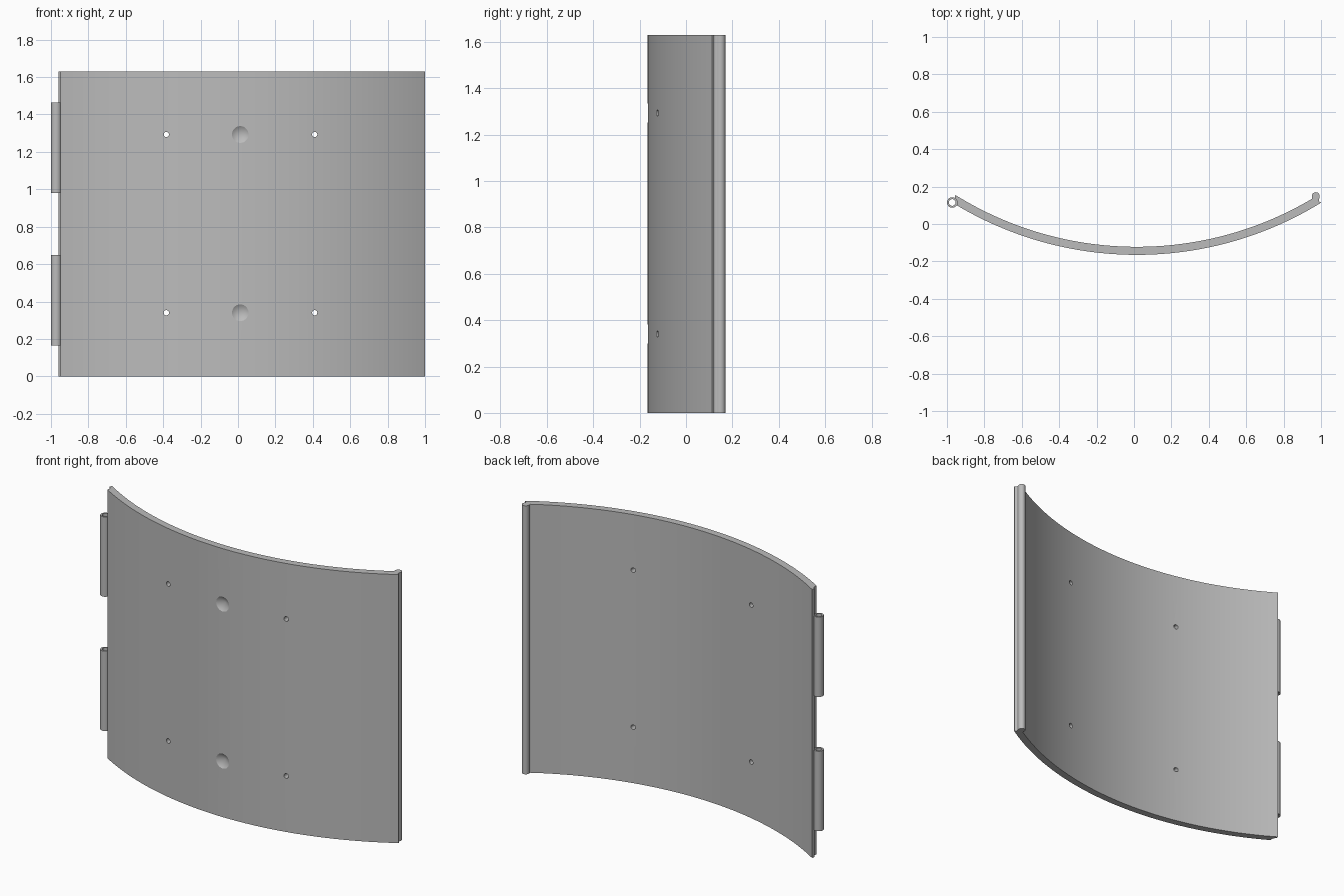
import bpy, bmesh
from math import asin, cos, sin, pi, radians

cube = bpy.data.objects.get("Cube")
if cube:
    bpy.data.objects.remove(cube, do_unlink=True)

HEIGHT = 1.63
MID_X, FRONT_Y = 0.015, -0.165
R_OUT, R_IN = 1.88, 1.837
CENTRE_Y = FRONT_Y + R_OUT
PIN = (-0.972, 0.115)

grey = bpy.data.materials.new("plain grey")
grey.use_nodes = True
grey.diffuse_color = (0.5, 0.5, 0.5, 1)
grey.node_tree.nodes["Principled BSDF"].inputs["Base Color"].default_value = (0.5, 0.5, 0.5, 1)


def arc(centre, r, a0, a1, n):
    """Points along an arc, angles in degrees."""
    angles = [radians(a0 + (a1 - a0) * i / n) for i in range(n + 1)]
    return [(centre[0] + r * cos(a), centre[1] + r * sin(a)) for a in angles]


def sweep(r, x0, x1, n):
    """Points on the panel curve between two x positions."""
    a0, a1 = [asin((x - MID_X) / r) for x in (x0, x1)]
    angles = [a0 + (a1 - a0) * i / n for i in range(n + 1)]
    return [(MID_X + r * sin(a), CENTRE_Y - r * cos(a)) for a in angles]


def finish(name, bm):
    bmesh.ops.recalc_face_normals(bm, faces=bm.faces)
    mesh = bpy.data.meshes.new(name)
    bm.to_mesh(mesh)
    bm.free()
    mesh.materials.append(grey)
    ob = bpy.data.objects.new(name, mesh)
    bpy.context.collection.objects.link(ob)
    return ob


def activate(ob):
    bpy.ops.object.select_all(action='DESELECT')
    ob.select_set(True)
    bpy.context.view_layer.objects.active = ob


def cutter(x, z, y0, y1, r0, r1):
    """Round cutter running along y, tapering from r0 to r1."""
    bpy.ops.mesh.primitive_cone_add(vertices=24, radius1=r0, radius2=r1, depth=y1 - y0,
                                    location=(x, (y0 + y1) / 2, z), rotation=(-pi / 2, 0, 0))
    ob = bpy.context.object
    ob.name = "hole_cutter"
    ob.hide_render = True
    return ob


# Curved panel: front curve, latch notch, latch bead, back curve, hinge groove
outline = sweep(R_OUT, -0.948, 0.999, 60)
outline += arc((1.0, 0.128), 0.012, -95, -220, 8)
outline += arc((0.972, 0.149), 0.021, -28, 208, 20)
outline += sweep(R_IN, 0.95, -0.955, 60)
outline += arc(PIN, 0.027, 60, -25, 8)
bm = bmesh.new()
base = bm.faces.new([bm.verts.new((x, y, 0)) for x, y in outline])
top = bmesh.ops.extrude_face_region(bm, geom=[base])["geom"]
bmesh.ops.translate(bm, vec=(0, 0, HEIGHT),
                    verts=[g for g in top if isinstance(g, bmesh.types.BMVert)])
panel = finish("curved_panel", bm)

# Screw holes and blind conical countersinks
cutters = []
for z in (0.34, 1.293):
    for x in (-0.383, 0.41):
        cutters.append(cutter(x, z, -0.3, 0.2, 0.014, 0.014))
    # The cone starts in front of the panel and is 0.045 wide at its surface
    cutters.append(cutter(0.012, z, FRONT_Y - 0.03, FRONT_Y + 0.03, 0.09, 0))
activate(panel)
for c in cutters:
    mod = panel.modifiers.new("cut", 'BOOLEAN')
    mod.operation = 'DIFFERENCE'
    mod.solver = 'EXACT'
    mod.object = c
    bpy.ops.object.modifier_apply(modifier=mod.name)
for c in cutters:
    bpy.data.objects.remove(c, do_unlink=True)
activate(panel)
bpy.ops.object.shade_smooth_by_angle(angle=radians(25))

# Two hollow hinge barrels on the right edge
for name, z0, z1 in (("lower_hinge_barrel", 0.165, 0.65), ("upper_hinge_barrel", 0.98, 1.465)):
    bm = bmesh.new()
    n = 32
    rings = [[bm.verts.new((x, y, z)) for x, y in arc(PIN, r, 0, 360 - 360 / n, n - 1)]
             for r, z in ((0.028, z0), (0.028, z1), (0.018, z1), (0.018, z0))]
    for a, b in zip(rings, rings[1:] + rings[:1]):
        for i in range(n):
            j = (i + 1) % n
            bm.faces.new((a[i], a[j], b[j], b[i]))
    activate(finish(name, bm))
    bpy.ops.object.shade_smooth_by_angle(angle=radians(30))
